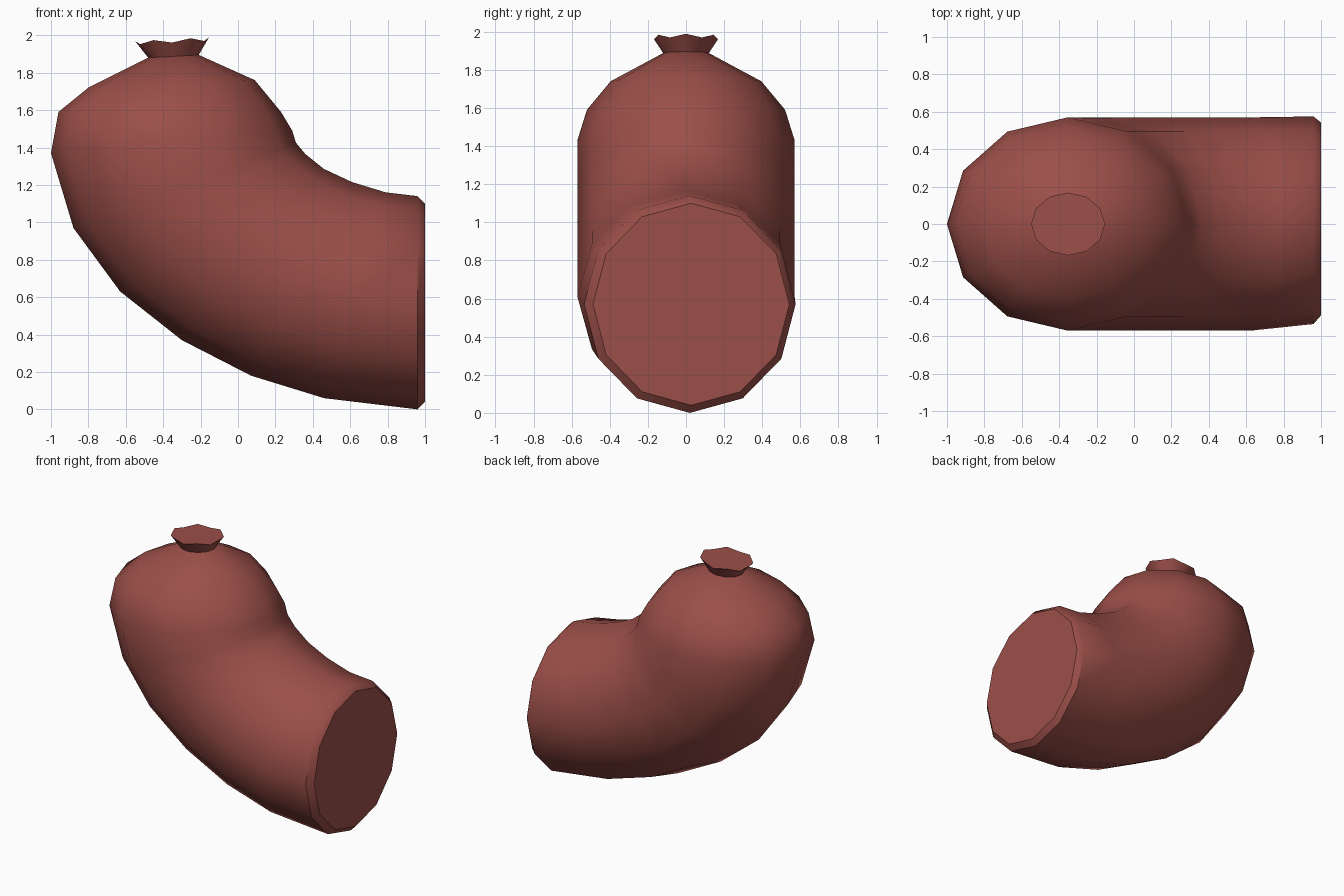
import bpy, bmesh, math
from mathutils import Vector

if "Cube" in bpy.data.objects:
    bpy.data.objects.remove(bpy.data.objects["Cube"])

SIDES = 12

skin = bpy.data.materials.new("sausage red brown")
skin.diffuse_color = (0.33, 0.078, 0.066, 1)
skin.use_nodes = True
skin.node_tree.nodes["Principled BSDF"].inputs["Base Color"].default_value = skin.diffuse_color


def loft(name, rings, wave=None):
    """Skin elliptical rings given as (outer xz, inner xz, half width y, y shift)."""
    bm = bmesh.new()
    loops = []
    for i, (outer, inner, half, shift) in enumerate(rings):
        o, n = Vector((outer[0], 0, outer[1])), Vector((inner[0], 0, inner[1]))
        mid, arm = (o + n) / 2, (o - n) / 2
        loop = []
        for k in range(SIDES):
            a = 2 * math.pi * k / SIDES
            p = mid + arm * math.cos(a) + Vector((0, half * math.sin(a) + shift, 0))
            if wave and i == len(rings) - 1:
                p.z += wave * (-1) ** k
            loop.append(bm.verts.new(p))
        loops.append(loop)
    for a, b in zip(loops, loops[1:]):
        for k in range(SIDES):
            j = (k + 1) % SIDES
            bm.faces.new((a[k], a[j], b[j], b[k]))
    bm.faces.new(loops[0])
    bm.faces.new(loops[-1])
    bmesh.ops.recalc_face_normals(bm, faces=bm.faces)
    mesh = bpy.data.meshes.new(name)
    bm.to_mesh(mesh)
    bm.free()
    obj = bpy.data.objects.new(name, mesh)
    bpy.context.collection.objects.link(obj)
    mesh.materials.append(skin)
    bpy.ops.object.select_all(action='DESELECT')
    obj.select_set(True)
    bpy.context.view_layer.objects.active = obj
    bpy.ops.object.shade_smooth_by_angle(angle=math.radians(40))
    return obj


# Curved body, from the flat cut end to the tied neck
loft("sausage_body", [
    ((1.0, 0.04), (1.0, 1.10), 0.515, 0.027),
    ((0.96, 0.0), (0.96, 1.14), 0.555, 0.02),
    ((0.46, 0.06), (0.79, 1.16), 0.57, 0),
    ((0.07, 0.18), (0.61, 1.215), 0.57, 0),
    ((-0.30, 0.37), (0.46, 1.285), 0.57, 0),
    ((-0.63, 0.63), (0.36, 1.365), 0.57, 0),
    ((-0.88, 0.97), (0.31, 1.425), 0.57, 0),
    ((-1.0, 1.37), (0.29, 1.49), 0.57, 0),
    ((-0.96, 1.59), (0.23, 1.59), 0.52, 0),
    ((-0.80, 1.72), (0.09, 1.76), 0.395, 0),
    ((-0.48, 1.88), (-0.21, 1.895), 0.12, 0),
])

# Flared, slightly ruffled casing end above the neck
loft("tied_end", [
    ((-0.48, 1.88), (-0.21, 1.895), 0.12, 0),
    ((-0.55, 1.96), (-0.155, 1.98), 0.168, 0),
], wave=0.009)
